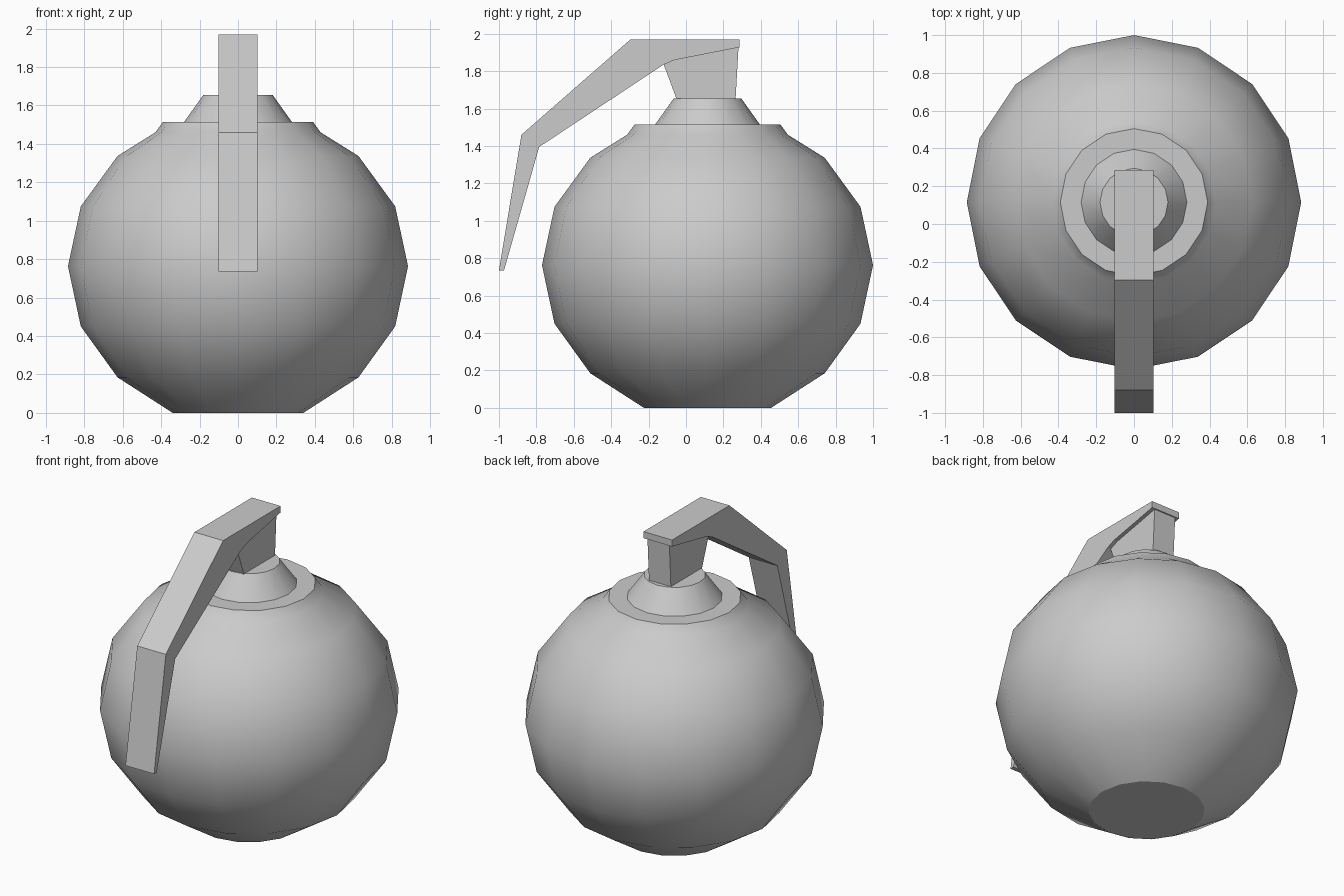
import bpy, bmesh
from math import sin, cos, pi, radians

if "Cube" in bpy.data.objects:
    bpy.data.objects.remove(bpy.data.objects["Cube"])

CY = 0.115   # body axis sits slightly behind the origin
SIDES = 16


def make_object(name, bm, smooth=False):
    bmesh.ops.recalc_face_normals(bm, faces=bm.faces[:])
    mesh = bpy.data.meshes.new(name)
    bm.to_mesh(mesh)
    bm.free()
    ob = bpy.data.objects.new(name, mesh)
    bpy.context.collection.objects.link(ob)
    if smooth:
        bpy.ops.object.select_all(action='DESELECT')
        bpy.context.view_layer.objects.active = ob
        ob.select_set(True)
        bpy.ops.object.shade_smooth_by_angle(angle=radians(30))
    return ob


def lathe(name, profile):
    """Revolve (radius, z) points around the body axis and cap both ends."""
    bm = bmesh.new()
    rings = [[bm.verts.new((r * cos(2 * pi * i / SIDES), CY + r * sin(2 * pi * i / SIDES), z))
              for i in range(SIDES)] for r, z in profile]
    for a, b in zip(rings, rings[1:]):
        for i in range(SIDES):
            j = (i + 1) % SIDES
            bm.faces.new((a[i], a[j], b[j], b[i]))
    bm.faces.new(rings[0])
    bm.faces.new(rings[-1])
    return make_object(name, bm, smooth=True)


def side_extrusion(name, outline, half_width):
    """Extrude a (y, z) outline across x."""
    bm = bmesh.new()
    face = bm.faces.new([bm.verts.new((-half_width, y, z)) for y, z in outline])
    new = bmesh.ops.extrude_face_region(bm, geom=[face])['geom']
    bmesh.ops.translate(bm, vec=(2 * half_width, 0, 0),
                        verts=[v for v in new if isinstance(v, bmesh.types.BMVert)])
    return make_object(name, bm)


# Round body with flat base, stepped collar and tapered neck
lathe("body", [(0.34, 0), (0.627, 0.185), (0.818, 0.45), (0.885, 0.763), (0.818, 1.075),
               (0.627, 1.337), (0.43, 1.46), (0.39, 1.515), (0.28, 1.515), (0.18, 1.655)])

# Fuse post between the neck and the lever
side_extrusion("fuse_post", [(-0.05, 1.65), (0.265, 1.65), (0.281, 1.935),
                             (-0.06, 1.875), (-0.12, 1.838)], 0.078)

# Bent safety lever
side_extrusion("lever", [(-1.0, 0.735), (-0.88, 1.46), (-0.297, 1.97), (0.287, 1.97),
                         (0.287, 1.928), (-0.06, 1.86), (-0.12, 1.835),
                         (-0.785, 1.395), (-0.973, 0.735)], 0.102)
